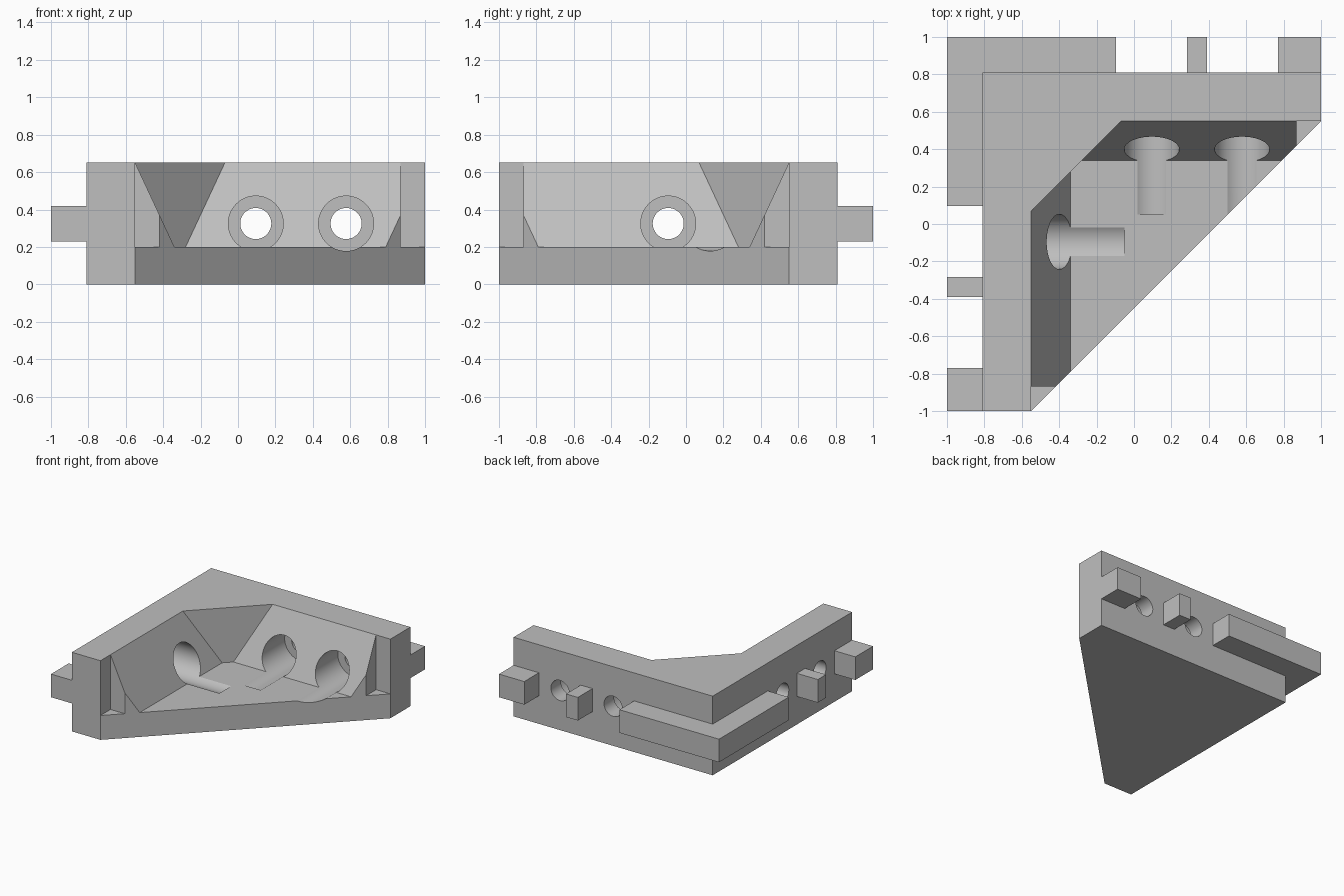
import bpy, bmesh
from math import pi
from mathutils import Matrix, Vector

cube = bpy.data.objects.get("Cube")
if cube:
    bpy.data.objects.remove(cube, do_unlink=True)

grey = bpy.data.materials.new("plain grey")
grey.use_nodes = True
colour = (0.52, 0.52, 0.52, 1)
grey.diffuse_color = colour
grey.node_tree.nodes["Principled BSDF"].inputs["Base Color"].default_value = colour

WALL, INNER, FLOOR, TOP, END = 0.81, 0.55, 0.2, 0.65, 0.87
TAB_LOW, TAB_HIGH = 0.23, 0.42
HOLE_Z = 0.325


def finish(name, bm, mirrored=False):
    # the two arms mirror each other across the diagonal x = -y
    if mirrored:
        for v in bm.verts:
            v.co.x, v.co.y = -v.co.y, -v.co.x
    bmesh.ops.recalc_face_normals(bm, faces=bm.faces)
    mesh = bpy.data.meshes.new(name)
    bm.to_mesh(mesh)
    bm.free()
    mesh.materials.append(grey)
    obj = bpy.data.objects.new(name, mesh)
    bpy.context.collection.objects.link(obj)
    return obj


def prism(name, outline, low, high, mirrored=False):
    bm = bmesh.new()
    face = bm.faces.new([bm.verts.new((x, y, low)) for x, y in outline])
    ext = bmesh.ops.extrude_face_region(bm, geom=[face])
    verts = [g for g in ext["geom"] if isinstance(g, bmesh.types.BMVert)]
    bmesh.ops.translate(bm, verts=verts, vec=(0, 0, high - low))
    return finish(name, bm, mirrored)


def box(name, x0, x1, y0, y1, low, high, mirrored=False):
    return prism(name, [(x0, y0), (x1, y0), (x1, y1), (x0, y1)], low, high, mirrored)


def bore(name, x, radius, y0, y1, mirrored):
    bm = bmesh.new()
    place = Matrix.Translation((x, (y0 + y1) / 2, HOLE_Z)) @ Matrix.Rotation(pi / 2, 4, "X")
    bmesh.ops.create_cone(bm, cap_ends=True, segments=64, radius1=radius,
                          radius2=radius, depth=y1 - y0, matrix=place)
    return finish(name, bm, mirrored)


def pocket(name):
    # sloped pocket with a vertical chamfer across its inner corner
    bm = bmesh.new()
    far = 1.3
    for z in (FLOOR, TOP + 0.05):
        wall = 0.34 + (z - FLOOR) * 0.21 / (TOP - FLOOR)
        start = wall - 0.62
        for x, y in [(-wall, -start), (start, wall), (far, wall), (far, -far), (-wall, -far)]:
            bm.verts.new((x, y, z))
    bmesh.ops.convex_hull(bm, input=bm.verts)
    return finish(name, bm)


# corner body
body = prism("corner_bracket", [(-WALL, WALL), (-WALL, -1), (-INNER, -1),
                                (1, INNER), (1, WALL)], 0, TOP)

# pocket, open ends and stepped screw holes
cutters = [pocket("pocket_cutter")]
for flip in (False, True):
    cutters.append(box("end_cutter", END, 1.3, -0.5, INNER, FLOOR, 0.8, flip))
    for x in (0.095, 0.578):
        cutters.append(bore("head_cutter", x, 0.147, 0.05, 0.68, flip))
        cutters.append(bore("shank_cutter", x, 0.083, 0.5, 0.95, flip))

bpy.context.view_layer.objects.active = body
for cutter in cutters:
    cutter.hide_render = True
    mod = body.modifiers.new("cut", "BOOLEAN")
    mod.operation = "DIFFERENCE"
    mod.solver = "EXACT"
    mod.object = cutter
    bpy.ops.object.modifier_apply(modifier=mod.name)
    bpy.data.objects.remove(cutter, do_unlink=True)

# tongues on the outer walls, set slightly into the body
root = WALL - 0.01
prism("corner_tongue", [(-1, 1), (-1, 0.095), (-root, 0.095), (-root, root),
                        (-0.095, root), (-0.095, 1)], TAB_LOW, TAB_HIGH)
for flip, side in ((False, "back"), (True, "right")):
    box(side + "_middle_tongue", 0.283, 0.39, root, 1, TAB_LOW, TAB_HIGH, flip)
    box(side + "_end_tongue", 0.77, 1, root, 1, TAB_LOW, TAB_HIGH, flip)

# smooth bores, crisp edges elsewhere
bpy.ops.object.select_all(action="DESELECT")
body.select_set(True)
bpy.context.view_layer.objects.active = body
bpy.ops.object.shade_smooth_by_angle(angle=pi / 9)
